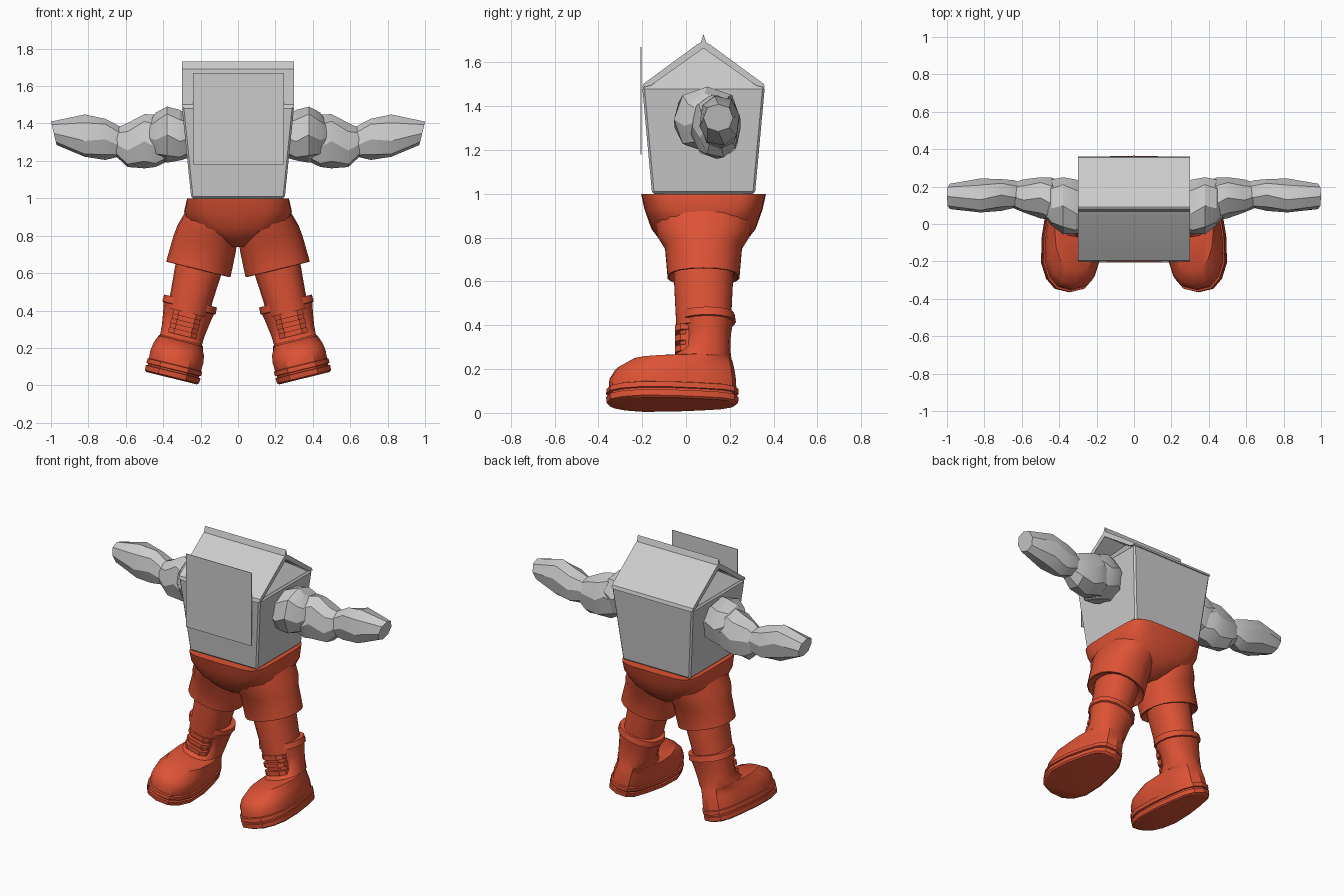
import bpy, bmesh, math
from mathutils import Vector

if "Cube" in bpy.data.objects:
    bpy.data.objects.remove(bpy.data.objects["Cube"])


def material(name, rgb):
    m = bpy.data.materials.new(name)
    m.diffuse_color = (*rgb, 1)
    m.use_nodes = True
    m.node_tree.nodes["Principled BSDF"].inputs["Base Color"].default_value = m.diffuse_color
    return m


GREY = material("light grey", (0.6, 0.6, 0.6))
RED = material("brick red", (0.72, 0.085, 0.035))
CY = 0.08  # depth centre of the body


def finish(name, bm, mat, smooth=30):
    bmesh.ops.recalc_face_normals(bm, faces=bm.faces)
    me = bpy.data.meshes.new(name)
    bm.to_mesh(me)
    bm.free()
    ob = bpy.data.objects.new(name, me)
    bpy.context.collection.objects.link(ob)
    me.materials.append(mat)
    if smooth:
        bpy.ops.object.select_all(action='DESELECT')
        ob.select_set(True)
        bpy.context.view_layer.objects.active = ob
        bpy.ops.object.shade_smooth_by_angle(angle=math.radians(smooth))
    return ob


def loft(name, rings, mat, smooth=30):
    """Skin a list of point rings and cap both ends."""
    bm = bmesh.new()
    vs = [[bm.verts.new(p) for p in r] for r in rings]
    n = len(vs[0])
    for a, b in zip(vs, vs[1:]):
        for i in range(n):
            j = (i + 1) % n
            bm.faces.new((a[i], a[j], b[j], b[i]))
    bm.faces.new(vs[0])
    bm.faces.new(vs[-1])
    return finish(name, bm, mat, smooth)


def oval(a, b, n, p=2.0, turn=0.0):
    """Superellipse outline with half sizes a and b."""
    pts = []
    for i in range(n):
        t = math.tau * i / n + turn
        c, s = math.cos(t), math.sin(t)
        pts.append((math.copysign(abs(c) ** (2 / p), c) * a,
                    math.copysign(abs(s) ** (2 / p), s) * b))
    return pts


# Carton body: tapered box with small bevels
def rect(z, a, b):
    return [(-a, CY - b, z), (a, CY - b, z), (a, CY + b, z), (-a, CY + b, z)]


body = loft("carton_body", [rect(1.0, .25, .235), rect(1.49, .30, .28)], GREY, 0)
bev = body.modifiers.new("bevel", 'BEVEL')
bev.width, bev.segments = 0.01, 1

# Roof: folded sheet with a ridge fin
half = [(-.28, 1.485), (-.275, 1.502), (-.03, 1.682), (-.012, 1.692)]
profile = ([(CY + y, z) for y, z in half] + [(CY, 1.73)]
           + [(CY - y, z) for y, z in reversed(half)]
           + [(CY + .24, 1.495), (CY, 1.665), (CY - .24, 1.495)])
loft("carton_roof", [[(x, y, z) for y, z in profile] for x in (-.30, .30)], GREY)

# Gable ends folded inwards below the roof
bm = bmesh.new()
for s in (-1, 1):
    for p in ((.288, CY - .25, 1.489), (.288, CY + .25, 1.489), (.13, CY, 1.67)):
        bm.verts.new((s * p[0], p[1], p[2]))
bmesh.ops.convex_hull(bm, input=bm.verts)
finish("carton_gable", bm, GREY, 0)

# Thin face plate standing in front of the carton
loft("face_plate", [[(-.24, y, 1.18), (.245, y, 1.18), (.245, y, 1.67), (-.24, y, 1.67)]
                    for y in (-.207, -.204)], GREY, 0)


# Arms: muscle shapes given as (x, y min, y max, z min, z max)
ARM = {
    "shoulder": [(.25, -.03, .21, 1.22, 1.43), (.31, -.055, .24, 1.20, 1.475),
                 (.38, -.055, .25, 1.19, 1.49), (.44, -.01, .24, 1.22, 1.46),
                 (.49, .05, .20, 1.27, 1.39)],
    "upper_arm": [(.35, .04, .21, 1.21, 1.38), (.44, .02, .25, 1.165, 1.45),
                  (.50, .03, .25, 1.16, 1.45), (.59, .06, .24, 1.165, 1.405),
                  (.68, .10, .21, 1.25, 1.36)],
    "forearm": [(.58, .11, .21, 1.25, 1.36), (.64, .085, .235, 1.22, 1.39),
                (.71, .07, .24, 1.205, 1.425), (.82, .06, .245, 1.22, 1.45),
                (.985, .08, .215, 1.285, 1.41)],
}
for s, side in ((-1, "left"), (1, "right")):
    for part, rows in ARM.items():
        rings = []
        for k, (x, y0, y1, z0, z1) in enumerate(rows):
            ring = []
            for a, b in oval((y1 - y0) / 2, (z1 - z0) / 2, 8, 2.3, .2 * (k % 2)):
                lean = .015 * b / .0625 if x > .95 else 0
                ring.append((s * (x + lean), (y0 + y1) / 2 + a, (z0 + z1) / 2 + b))
            rings.append(ring)
        loft(f"{part}_{side}", rings, GREY, 25)

# Shorts: hip section
HIPS = [(1.0, .272, .285, 5.5), (.93, .288, .27, 4), (.84, .26, .238, 3),
        (.79, .17, .20, 2.5), (.74, .05, .13, 2)]
loft("shorts_hips", [[(x, CY + y, z) for x, y in oval(a, b, 24, p)]
                     for z, a, b, p in HIPS], RED, 40)

# Legs and boots in a frame leaning outwards: u sideways, t along the leg
SN, CS = math.sin(math.radians(13.8)), math.cos(math.radians(13.8))


def leg_point(s, u, y, t):
    return Vector((s * (.355 + CS * u - SN * t), y, .038 + SN * u + CS * t))


SHORTS = [(.62, .13, .13), (.598, .172, .16), (.60, .177, .166), (.74, .172, .178),
          (.80, .165, .215), (.92, .13, .235)]
SHIN = [(.36, .115, .125), (.45, .115, .13), (.66, .13, .14)]
# Boot rows: t, y front, y back, half width, squareness
BOOT = [(0, -.345, .225, .148, 2.6), (.008, -.362, .238, .158, 2.6),
        (.035, -.365, .24, .16, 2.6), (.037, -.352, .23, .15, 2.6),
        (.046, -.352, .23, .15, 2.6), (.048, -.365, .24, .16, 2.6),
        (.072, -.363, .24, .16, 2.6), (.075, -.352, .23, .152, 2.6),
        (.12, -.35, .228, .155, 2.6), (.16, -.325, .222, .148, 2.5),
        (.205, -.25, .212, .122, 2.4), (.212, -.07, .208, .115, 2.3),
        (.26, -.01, .202, .118, 2.2), (.33, -.005, .205, .128, 2.2),
        (.385, -.02, .215, .138, 2.2), (.388, -.032, .228, .147, 2.2),
        (.425, -.028, .222, .145, 2.2), (.425, -.01, .205, .12, 2.2)]

for s, side in ((-1, "left"), (1, "right")):
    for part, rows in (("shorts_leg", SHORTS), ("shin", SHIN)):
        loft(f"{part}_{side}", [[leg_point(s, u, CY + y, t) for u, y in oval(a, b, 18, 2.2)]
                                for t, a, b in rows], RED, 40)
    rings = []
    for t, y0, y1, w, p in BOOT:
        ring = []
        for u, y in oval(w, (y1 - y0) / 2, 16, p):
            y += (y0 + y1) / 2
            # heel and arch are narrower than the ball of the foot
            slim = 1 - .2 * min(1, max(0, (y + .15) / .2)) if t < .2 else 1
            ring.append(leg_point(s, u * slim, y, t))
        rings.append(ring)
    loft(f"boot_{side}", rings, RED, 32)

    # Tongue and lace bars up the front of the boot
    bars = [("tongue", .075, .22, .40, -.028)]
    bars += [(f"lace_{i}", .078, .235 + i * .05, .263 + i * .05, -.05) for i in range(3)]
    for part, w, t0, t1, front in bars:
        rings = [[leg_point(s, u, y, t) for u, y in
                  ((-w, .05), (-w, front + .025), (-w * .6, front), (w * .6, front),
                   (w, front + .025), (w, .05))] for t in (t0, t1)]
        loft(f"{part}_{side}", rings, RED, 0)
